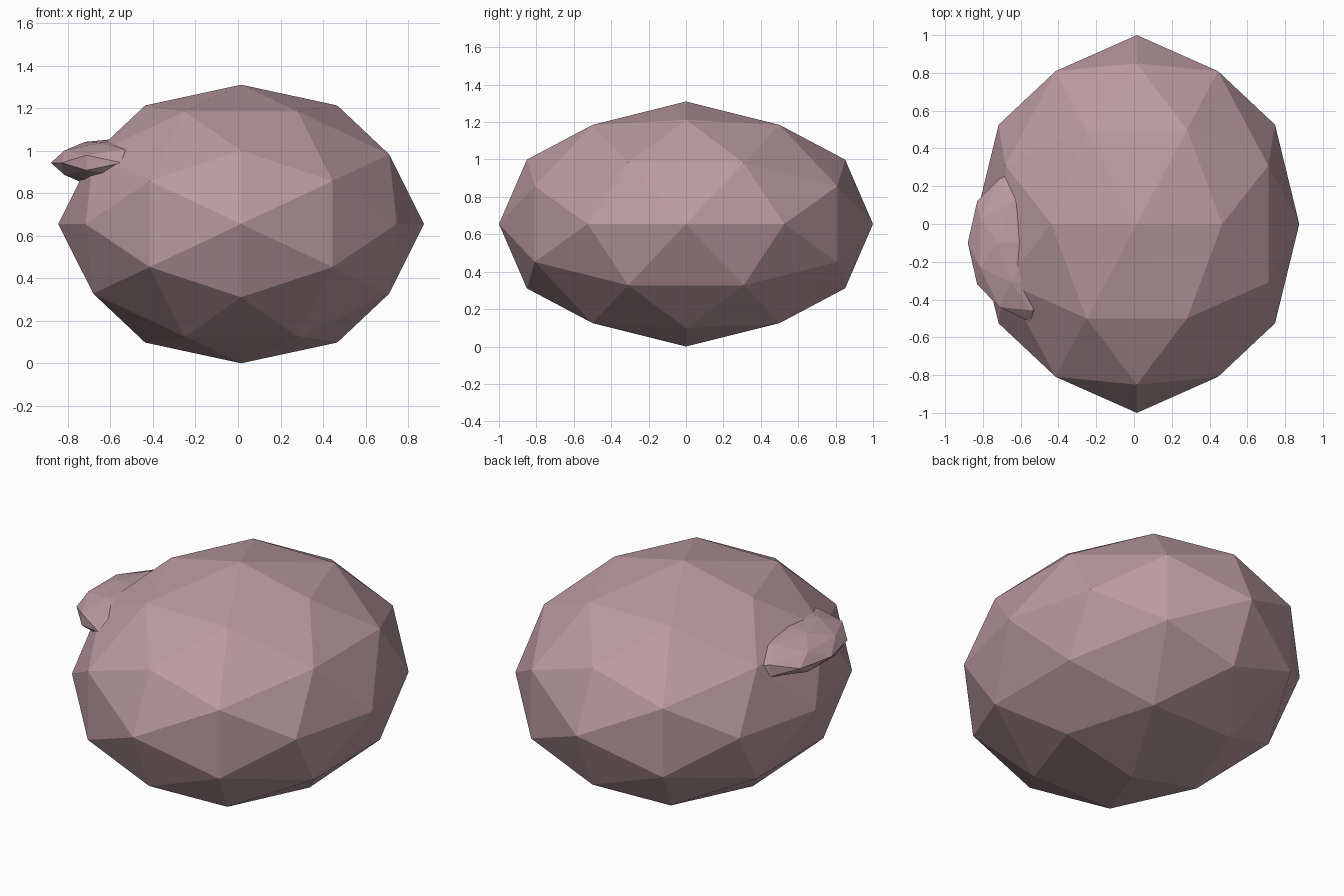
import bpy, bmesh, math

if "Cube" in bpy.data.objects:
    bpy.data.objects.remove(bpy.data.objects["Cube"])

# One dusty pink for the whole model
pink = bpy.data.materials.new("dusty_pink")
pink.diffuse_color = (0.50, 0.325, 0.355, 1)
pink.use_nodes = True
pink.node_tree.nodes["Principled BSDF"].inputs["Base Color"].default_value = pink.diffuse_color

PHI = (1 + math.sqrt(5)) / 2


def faceted_ellipsoid(name, centre, radii):
    """80-sided ball with a corner on every axis, stretched to the radii."""
    a, b = 1 / math.sqrt(1 + PHI * PHI), PHI / math.sqrt(1 + PHI * PHI)
    base = [(a, 0, b), (b, a, 0), (0, b, a),                # main corners
            (1, 0, 0), (0, 1, 0), (0, 0, 1),                # axis corners
            (PHI / 2, 0.5 / PHI, 0.5), (0.5, PHI / 2, 0.5 / PHI),
            (0.5 / PHI, 0.5, PHI / 2)]                      # edge midpoints
    points = {(x * sx, y * sy, z * sz) for x, y, z in base
              for sx in (1, -1) for sy in (1, -1) for sz in (1, -1)}
    bm = bmesh.new()
    for p in sorted(points):
        bm.verts.new(p)
    bmesh.ops.convex_hull(bm, input=bm.verts)
    for v in bm.verts:
        v.co = [c + r * u for c, r, u in zip(centre, radii, v.co)]
    bmesh.ops.recalc_face_normals(bm, faces=bm.faces)
    mesh = bpy.data.meshes.new(name)
    bm.to_mesh(mesh)
    bm.free()
    mesh.materials.append(pink)
    obj = bpy.data.objects.new(name, mesh)
    bpy.context.collection.objects.link(obj)
    return obj


# Large rounded body
faceted_ellipsoid("body", (0.015, 0, 0.655), (0.86, 1.0, 0.655))
# Flat lobe half sunk into the left side
faceted_ellipsoid("side_lobe", (-0.545, -0.10, 0.943), (0.335, 0.42, 0.115))
